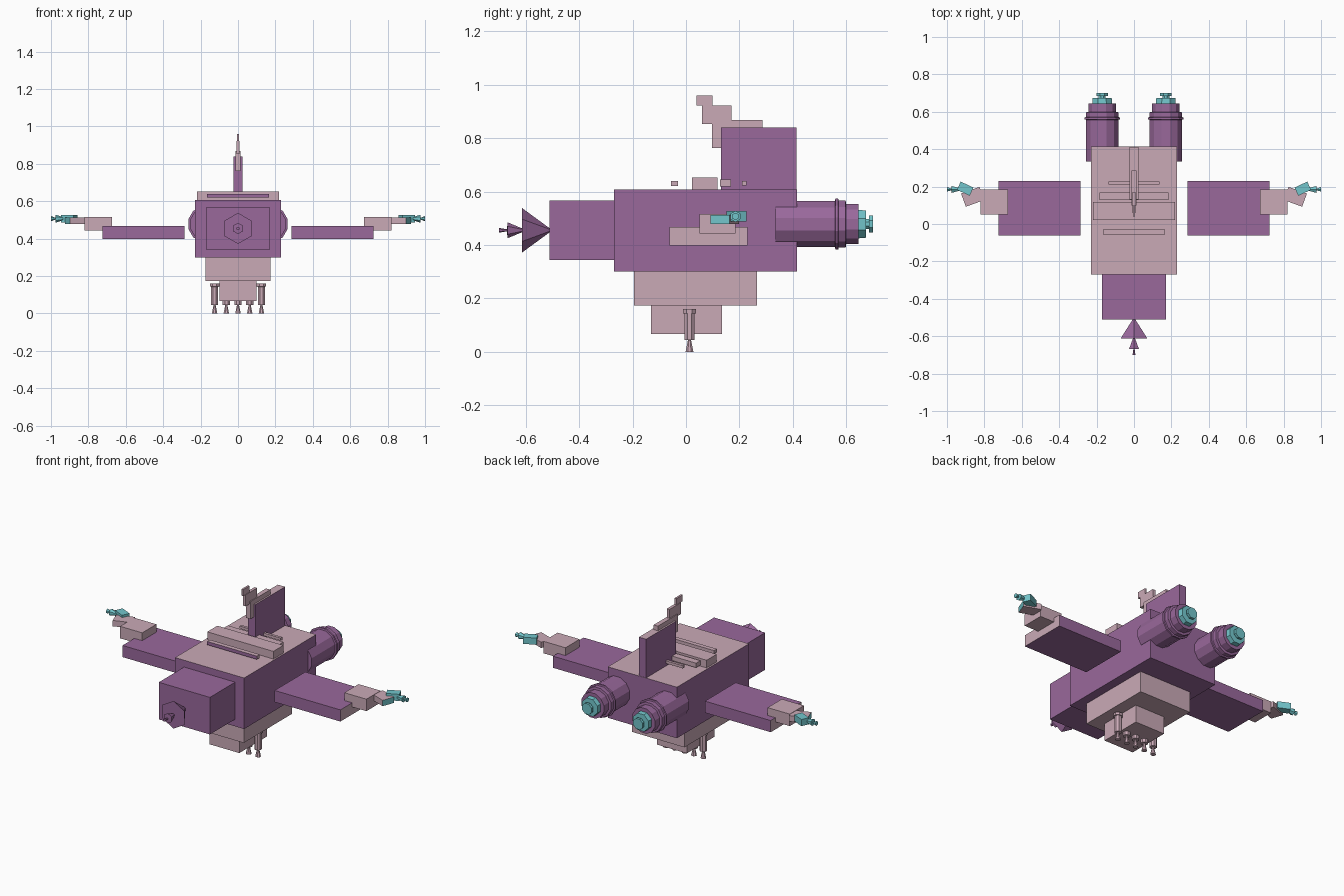
import bpy, bmesh, math
from mathutils import Matrix, Vector

cube = bpy.data.objects.get("Cube")
if cube:
    bpy.data.objects.remove(cube, do_unlink=True)


def material(name, color):
    m = bpy.data.materials.new(name)
    m.use_nodes = True
    m.diffuse_color = (*color, 1)
    m.node_tree.nodes["Principled BSDF"].inputs["Base Color"].default_value = (*color, 1)
    return m


PURPLE = material("purple hull", (0.32, 0.14, 0.33))
PINK = material("dusty pink", (0.59, 0.40, 0.47))
TEAL = material("teal", (0.17, 0.56, 0.60))


def finish(name, bm, mat, accent=None, facing=None):
    """Make an object; faces pointing along `facing` take the accent colour."""
    bmesh.ops.recalc_face_normals(bm, faces=bm.faces)
    mesh = bpy.data.meshes.new(name)
    if accent:
        for f in bm.faces:
            f.material_index = int(f.normal.dot(Vector(facing)) > 0.9)
    bm.to_mesh(mesh)
    bm.free()
    mesh.materials.append(mat)
    if accent:
        mesh.materials.append(accent)
    obj = bpy.data.objects.new(name, mesh)
    bpy.context.collection.objects.link(obj)
    return obj


def box(name, x, y, z, mat, accent=None, facing=None, turn=0):
    """Box between (low, high) limits on each axis, turned about its own z."""
    bm = bmesh.new()
    bmesh.ops.create_cube(bm, size=1)
    size = [b - a for a, b in (x, y, z)]
    mid = Vector([(a + b) / 2 for a, b in (x, y, z)])
    spin = Matrix.Rotation(math.radians(turn), 4, 'Z')
    bm.transform(Matrix.Translation(mid) @ spin @ Matrix.Diagonal((*size, 1)))
    if facing:
        facing = spin @ Vector(facing)
    return finish(name, bm, mat, accent, facing)


def lathe(name, origin, axis, profile, sides, mat, phase=0):
    """Closed faceted tube through (distance, radius) rings along an axis."""
    bm = bmesh.new()
    rings = []
    for d, r in profile:
        ring = []
        for i in range(sides):
            a = math.tau * (i + phase) / sides
            ring.append(bm.verts.new((r * math.cos(a), r * math.sin(a), d)))
        rings.append(ring)
    for low, high in zip(rings, rings[1:]):
        for i in range(sides):
            j = (i + 1) % sides
            bm.faces.new((low[i], low[j], high[j], high[i]))
    bm.faces.new(rings[0])
    bm.faces.new(rings[-1])
    turn = Vector(axis).to_track_quat('Z', 'Y').to_matrix().to_4x4()
    bm.transform(Matrix.Translation(origin) @ turn)
    return finish(name, bm, mat)


def wide(half):
    return (-half, half)


UP, FRONT = (0, 0, 1), (0, -1, 0)

# Hull, nose block and belly steps
box("hull", wide(0.23), (-0.27, 0.415), (0.30, 0.607), PURPLE, PINK, UP)
box("nose_block", wide(0.17), (-0.51, -0.27), (0.343, 0.566), PURPLE)
box("upper_belly", wide(0.175), (-0.195, 0.265), (0.173, 0.30), PINK)
box("lower_belly", wide(0.10), (-0.13, 0.135), (0.067, 0.173), PINK)

# Flared nose horn
lathe("nose_horn", (0, -0.505, 0.455), FRONT,
      [(0, 0.004), (0.108, 0.083)], 6, PURPLE, 0.5 + 1)
lathe("nose_tip", (0, -0.61, 0.455), FRONT,
      [(0, 0.006), (0.058, 0.03), (0.059, 0.004), (0.09, 0.009)], 6, PURPLE, 0.5 + 1)

# Tail fin and stepped mast
box("tail_fin", wide(0.024), (0.13, 0.413), (0.607, 0.84), PURPLE, PINK, UP)
box("mast_rail", wide(0.014), (0.10, 0.287), (0.84, 0.868), PINK)
box("mast_post", wide(0.014), (0.098, 0.13), (0.763, 0.868), PINK)
box("mast_step", wide(0.009), (0.06, 0.17), (0.853, 0.922), PINK)
box("mast_head", wide(0.006), (0.04, 0.10), (0.922, 0.96), PINK)

# Cross bars on the deck
box("front_deck_bar", wide(0.165), (-0.057, -0.03), (0.62, 0.64), PINK, PURPLE, FRONT)
box("main_deck_bar", wide(0.22), (0.022, 0.118), (0.607, 0.653), PINK)
box("middle_deck_bar", wide(0.185), (0.127, 0.168), (0.618, 0.645), PINK)
box("rear_deck_bar", wide(0.137), (0.21, 0.226), (0.623, 0.639), PINK)

# Belly thrusters
for i in range(5):
    x = (i - 2) * 0.0625
    lathe(f"thruster_tube_{i + 1}", (x, 0.013, 0.16), (0, 0, -1),
          [(0, 0.027), (0.016, 0.027), (0.017, 0.021), (0.115, 0.021)], 8, PINK, 0.5)
    lathe(f"thruster_nozzle_{i + 1}", (x, 0.013, 0.046), (0, 0, -1),
          [(0, 0.006), (0.046, 0.016)], 8, PINK, 0.5)

for side, s in (("left", 1), ("right", -1)):
    def span(a, b):
        return (min(s * a, s * b), max(s * a, s * b))

    out = (s, 0, 0)
    # Wing and wingtip gun
    box(f"{side}_wing", span(0.287, 0.725), (-0.062, 0.23), (0.398, 0.468), PURPLE, PINK, out)
    box(f"{side}_gun_mount", span(0.673, 0.82), (0.05, 0.185), (0.443, 0.515), PINK)
    box(f"{side}_gun_arm", span(0.81, 0.915), (0.108, 0.183), (0.478, 0.513),
        PINK, TEAL, out, -20 * s)
    box(f"{side}_gun_body", span(0.865, 0.94), (0.165, 0.213), (0.487, 0.527),
        TEAL, turn=25 * s)
    lathe(f"{side}_gun_barrel", (s * 0.925, 0.185, 0.507), out,
          [(0, 0.006), (0.05, 0.021), (0.051, 0.005), (0.075, 0.014)], 6, TEAL, 0.5)
    # Rear engine with teal exhaust
    lathe(f"{side}_engine", (s * 0.17, 0.335, 0.478), (0, 1, 0),
          [(0, 0.089), (0.222, 0.089), (0.224, 0.099), (0.234, 0.099), (0.236, 0.091),
           (0.262, 0.091), (0.264, 0.077), (0.31, 0.077)], 12, PURPLE, 0.5)
    lathe(f"{side}_exhaust", (s * 0.17, 0.64, 0.478), (0, 1, 0),
          [(0, 0.058), (0.033, 0.055), (0.034, 0.02), (0.044, 0.02),
           (0.045, 0.034), (0.06, 0.034)], 8, TEAL, 0.5)
